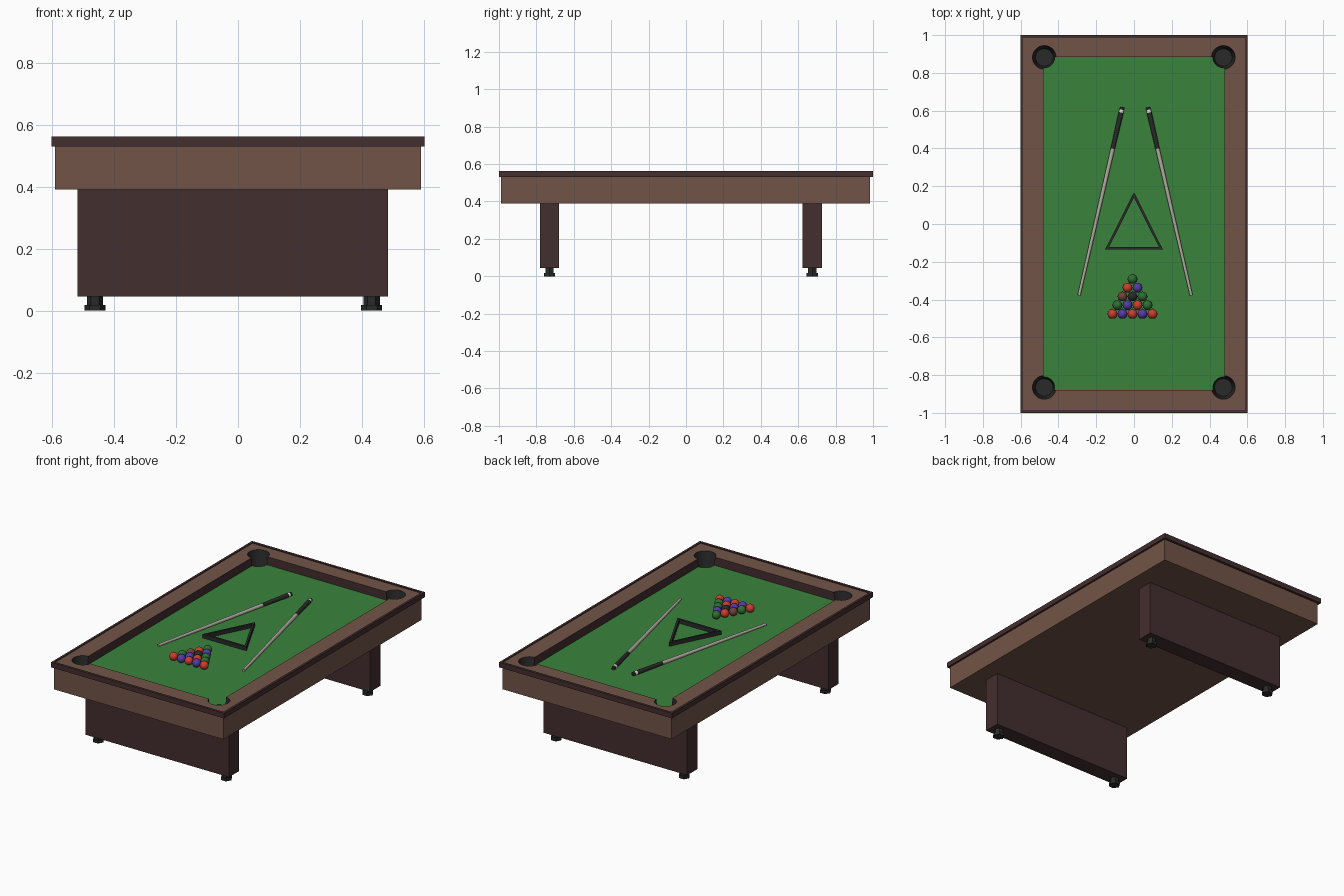
import bpy, bmesh, math
from mathutils import Vector

if "Cube" in bpy.data.objects:
    bpy.data.objects.remove(bpy.data.objects["Cube"])

def lin(c):
    return c / 12.92 if c <= 0.04045 else ((c + 0.055) / 1.055) ** 2.4

def mat(name, r, g, b):
    m = bpy.data.materials.new(name)
    m.diffuse_color = (lin(r / 255), lin(g / 255), lin(b / 255), 1)
    m.use_nodes = True
    m.node_tree.nodes["Principled BSDF"].inputs["Base Color"].default_value = m.diffuse_color
    return m

BROWN = mat("brown wood", 114, 84, 71)
DARK = mat("dark wood", 68, 46, 47)
FELT = mat("green felt", 58, 132, 60)
BLACK = mat("black", 42, 42, 43)
PALE = mat("pale cue wood", 180, 170, 163)
WHITE = mat("white trim", 225, 225, 222)
RED = mat("red", 205, 62, 45)
PURPLE = mat("purple", 86, 58, 168)
GREEN = mat("ball green", 46, 110, 50)
MAROON = mat("ball brown", 112, 66, 58)

FELT_Z, RAIL_Z = 0.505, 0.557

def add(name, bm, *mats):
    bmesh.ops.recalc_face_normals(bm, faces=bm.faces)
    me = bpy.data.meshes.new(name)
    bm.to_mesh(me)
    bm.free()
    ob = bpy.data.objects.new(name, me)
    bpy.context.collection.objects.link(ob)
    for m in mats:
        me.materials.append(m)
    return ob

def box(name, x0, x1, y0, y1, z0, z1, *mats):
    bm = bmesh.new()
    bmesh.ops.create_cube(bm, size=1)
    for v in bm.verts:
        v.co = ((x0 + x1) / 2 + v.co.x * (x1 - x0),
                (y0 + y1) / 2 + v.co.y * (y1 - y0),
                (z0 + z1) / 2 + v.co.z * (z1 - z0))
    return add(name, bm, *mats)

def tube(name, a, b, ra, rb, sides, m, smooth=False):
    """Capped cone from point a to point b."""
    a, b = Vector(a), Vector(b)
    bm = bmesh.new()
    bmesh.ops.create_cone(bm, cap_ends=True, segments=sides, radius1=ra, radius2=rb, depth=(b - a).length)
    rot = Vector((0, 0, 1)).rotation_difference(b - a).to_matrix()
    for v in bm.verts:
        v.co = rot @ v.co + (a + b) / 2
    if smooth:
        for f in bm.faces:
            f.smooth = len(f.verts) == 4
    return add(name, bm, m)

# Table body: solid box, then carve the playing field and pockets
body = box("table_body", -0.59, 0.59, -0.988, 0.985, 0.39, RAIL_Z, BROWN, DARK, FELT, BLACK)
pockets = [(x, y) for x in (-0.475, 0.473) for y in (-0.865, 0.882)]
cutters = [box("field_cutter", -0.48, 0.48, -0.878, 0.885, FELT_Z, 0.7, BROWN)]
for x, y in pockets:
    cutters.append(tube("pocket_cutter", (x, y, 0.44), (x, y, 0.58), 0.046, 0.066, 28, BROWN))
for c in cutters:
    c.hide_render = True
    md = body.modifiers.new("carve", 'BOOLEAN')
    md.operation = 'DIFFERENCE'
    md.solver = 'EXACT'
    md.object = c
bpy.context.view_layer.update()
carved = bpy.data.meshes.new_from_object(body.evaluated_get(bpy.context.evaluated_depsgraph_get()))
body.modifiers.clear()
body.data = carved
for c in cutters:
    bpy.data.objects.remove(c)
carved.materials.clear()
for m in (BROWN, DARK, FELT, BLACK):
    carved.materials.append(m)
for p in carved.polygons:
    c, n = p.center, p.normal
    up = n.z > 0.9
    inside = abs(c.x) < 0.57 and abs(c.y) < 0.97
    near = min(math.hypot(c.x - x, c.y - y) for x, y in pockets) < 0.08
    p.material_index = 0
    if up and abs(c.z - FELT_Z) < 0.003:
        p.material_index = 2
    elif up and c.z < FELT_Z - 0.01:
        p.material_index = 3
    elif abs(n.z) < 0.9 and inside:
        p.material_index = 3 if near else 1

# Dark lip around the rail
for s, side in ((-1, "left"), (1, "right")):
    xs = sorted((s * 0.588, s * 0.602))
    box(side + "_lip", *xs, -1, 1, 0.53, 0.562, DARK)
for s, side in ((-1, "front"), (1, "back")):
    ys = sorted((s * 0.984, s * 1.0))
    box(side + "_lip", -0.588, 0.588, *ys, 0.53, 0.562, DARK)

# Panel legs with hexagonal feet
for y, side in ((-0.73, "front"), (0.675, "back")):
    box(side + "_leg", -0.517, 0.484, y - 0.051, y + 0.051, 0.045, 0.392, DARK)
    for x in (-0.461, 0.431):
        tube(side + "_foot_stem", (x, y, 0.015), (x, y, 0.047), 0.026, 0.026, 6, BLACK).data.transform
        tube(side + "_foot_pad", (x, y, 0.0), (x, y, 0.018), 0.034, 0.034, 6, BLACK)
# turn the feet so hexagon corners point along x
for ob in bpy.data.objects:
    if "_foot_" in ob.name:
        cen = sum((v.co for v in ob.data.vertices), Vector()) / len(ob.data.vertices)
        for v in ob.data.vertices:
            d = v.co - cen
            v.co = cen + Vector((d.y, -d.x, d.z))

# Racked balls
rows = [[GREEN], [RED, PURPLE], [MAROON, BLACK, GREEN],
        [GREEN, PURPLE, RED, GREEN], [RED, PURPLE, RED, PURPLE, RED]]
for r, row in enumerate(rows):
    for i, m in enumerate(row):
        bm = bmesh.new()
        bmesh.ops.create_uvsphere(bm, u_segments=20, v_segments=12, radius=0.0255)
        pos = Vector((-0.008 + (i - r / 2) * 0.053, -0.291 - r * 0.0463, FELT_Z + 0.0255))
        bmesh.ops.translate(bm, verts=bm.verts, vec=pos)
        for f in bm.faces:
            f.smooth = True
        add("ball", bm, m)

# Triangle rack: outer and inner outlines bridged and given height
bm = bmesh.new()
loops = []
for z in (FELT_Z, FELT_Z + 0.024):
    for k in (1.0, 0.86):
        cy = -0.035
        loops.append([bm.verts.new((x * k, cy + (y - cy) * k, z))
                      for x, y in ((0, 0.168), (-0.153, -0.135), (0.153, -0.135))])
for a, b in ((0, 1), (1, 3), (3, 2), (2, 0)):
    for i in range(3):
        j = (i + 1) % 3
        bm.faces.new((loops[a][i], loops[a][j], loops[b][j], loops[b][i]))
add("triangle_rack", bm, BLACK)

# Two mirrored cues: tip, shaft, grip, white ring, butt
for s, side in ((-1, "left"), (1, "right")):
    tip = Vector((0.006 + s * 0.297, -0.378, FELT_Z + 0.009))
    butt = Vector((0.006 + s * 0.068, 0.618, FELT_Z + 0.014))
    stops = [("tip", 0, 0.008, PALE), ("shaft", 0.012, 0.008, PALE), ("grip", 0.78, 0.0115, BLACK),
             ("ring", 0.972, 0.0135, WHITE), ("butt", 0.987, 0.0125, BLACK), ("", 1, 0.011, None)]
    for (n, t0, r0, m), (_, t1, r1, _) in zip(stops, stops[1:]):
        tube(side + "_cue_" + n, tip.lerp(butt, t0), tip.lerp(butt, t1), r0, r1, 12, m, True)
